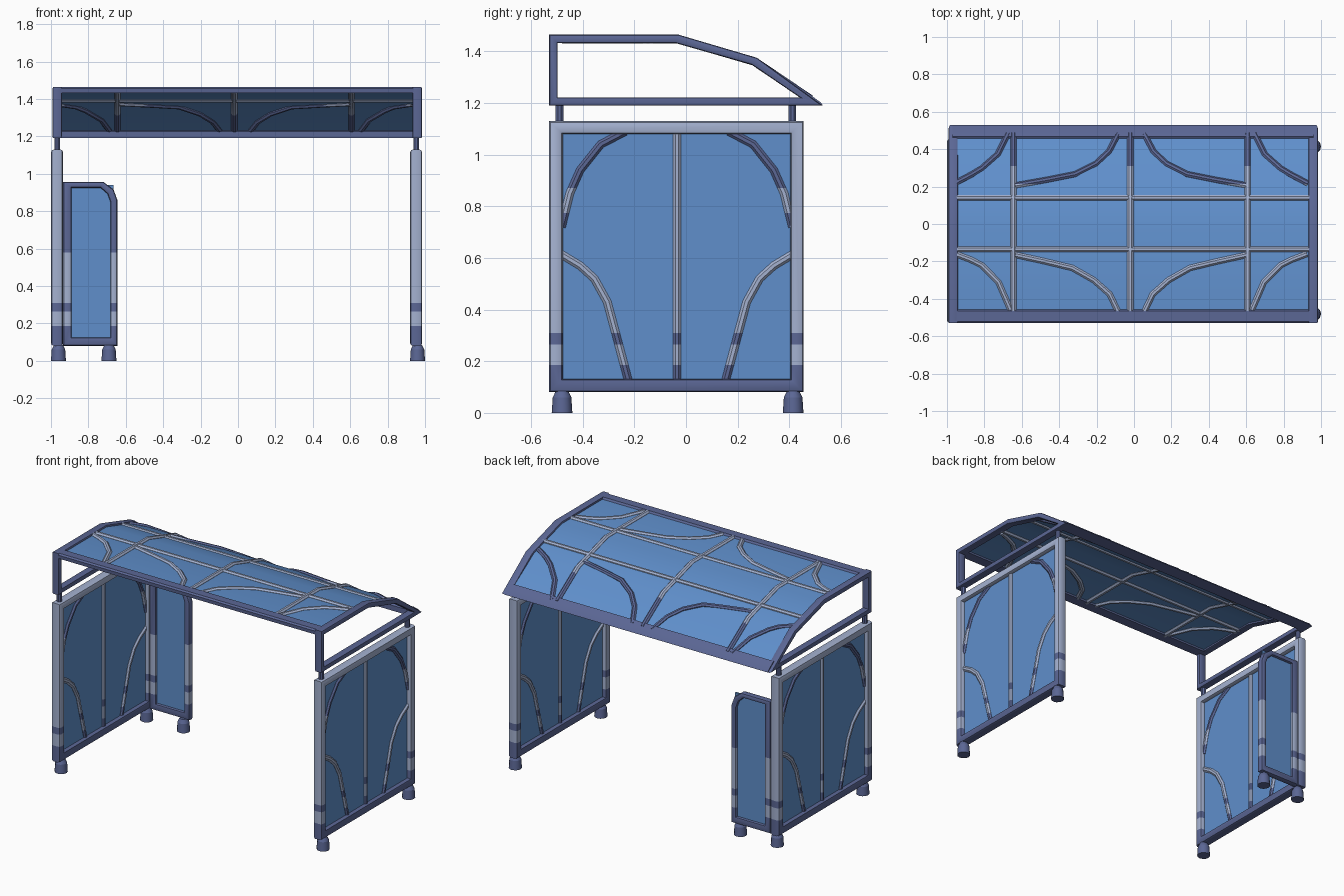
import bpy, bmesh, math
from mathutils import Vector, Matrix

if "Cube" in bpy.data.objects:
    bpy.data.objects.remove(bpy.data.objects["Cube"])


def material(name, col):
    m = bpy.data.materials.new(name)
    m.diffuse_color = (*col, 1)
    m.use_nodes = True
    m.node_tree.nodes["Principled BSDF"].inputs["Base Color"].default_value = m.diffuse_color
    return m


BLUE = material("blue_sheet", (0.115, 0.275, 0.60))
DARK = material("dark_slate_frame", (0.105, 0.135, 0.30))
LIGHT = material("light_steel_frame", (0.37, 0.44, 0.63))


def finish(name, bm, mats, axis=2, cuts=(), rule=None):
    """Cut at band limits, colour faces by rule, make the object."""
    bmesh.ops.recalc_face_normals(bm, faces=bm.faces[:])
    no = Vector([float(i == axis) for i in range(3)])
    for v in cuts:
        bmesh.ops.bisect_plane(bm, geom=bm.verts[:] + bm.edges[:] + bm.faces[:],
                               plane_co=no * v, plane_no=no)
    if rule:
        for f in bm.faces:
            f.material_index = int(rule(f.calc_center_median()))
    me = bpy.data.meshes.new(name)
    bm.to_mesh(me)
    bm.free()
    for m in mats:
        me.materials.append(m)
    ob = bpy.data.objects.new(name, me)
    bpy.context.collection.objects.link(ob)
    bpy.ops.object.select_all(action='DESELECT')
    ob.select_set(True)
    bpy.context.view_layer.objects.active = ob
    bpy.ops.object.shade_smooth_by_angle(angle=math.radians(38))
    return ob


def ring_prism(outer, inner, place, a, b, bev):
    """Closed frame between two matching loops, extruded from a to b."""
    bm = bmesh.new()
    n = len(outer)
    loops = [[bm.verts.new(place(u, v, d)) for u, v in lp]
             for lp, d in ((outer, a), (outer, b), (inner, b), (inner, a))]
    for k in range(4):
        A, B = loops[k], loops[(k + 1) % 4]
        for i in range(n):
            j = (i + 1) % n
            bm.faces.new((A[i], A[j], B[j], B[i]))
    bmesh.ops.recalc_face_normals(bm, faces=bm.faces[:])
    sharp = [e for e in bm.edges if e.calc_face_angle(0) > math.radians(80)
             and any(e.verts[0] in L and e.verts[1] in L for L in loops)]
    bmesh.ops.bevel(bm, geom=sharp, offset=bev, segments=2, profile=0.5, affect='EDGES')
    return bm


def prism(loop, place, a, b):
    bm = bmesh.new()
    A = [bm.verts.new(place(u, v, a)) for u, v in loop]
    B = [bm.verts.new(place(u, v, b)) for u, v in loop]
    bm.faces.new(A)
    bm.faces.new(B[::-1])
    for i in range(len(loop)):
        j = (i + 1) % len(loop)
        bm.faces.new((A[i], A[j], B[j], B[i]))
    return bm


def tube(path, normal, r=0.017, sides=8, bm=None):
    bm = bm or bmesh.new()
    P = [Vector(p) for p in path]
    N = Vector(normal)
    rings = []
    for i, p in enumerate(P):
        t = (P[min(i + 1, len(P) - 1)] - P[max(i - 1, 0)]).normalized()
        s = t.cross(N).normalized()
        u = s.cross(t)
        rings.append([bm.verts.new(p + r * (math.cos(q) * s + math.sin(q) * u))
                      for q in (2 * math.pi * (k + .5) / sides for k in range(sides))])
    for A, B in zip(rings, rings[1:]):
        for i in range(sides):
            j = (i + 1) % sides
            bm.faces.new((A[i], A[j], B[j], B[i]))
    bm.faces.new(rings[0])
    bm.faces.new(rings[-1])
    return bm


def box(lo, hi):
    return prism([(lo[0], lo[1]), (hi[0], lo[1]), (hi[0], hi[1]), (lo[0], hi[1])],
                 lambda u, v, d: (u, v, d), lo[2], hi[2])


def yz(u, v, d): return (d, u, v)
def xz(u, v, d): return (u, d, v)


STRIPES = (0.185, 0.265, 0.31)


def stripe(z): return z < 0.185 or 0.265 < z < 0.31


# ---- side walls
MID = -0.035
UPPER = [(-0.235, 1.09), (-0.33, 1.04), (-0.41, 0.94), (-0.45, 0.85), (-0.482, 0.72)]
LOWER = [(-0.485, 0.615), (-0.41, 0.57), (-0.355, 0.52), (-0.305, 0.43),
         (-0.27, 0.30), (-0.222, 0.12)]
for side, cx in (("left", -0.9675), ("right", 0.9525)):
    frame = ring_prism([(-.53, .08), (.455, .08), (.455, 1.13), (-.53, 1.13)],
                       [(-.477, .132), (.404, .132), (.404, 1.08), (-.477, 1.08)],
                       yz, cx - .0325, cx + .0325, .016)
    finish(side + "_wall_frame", frame, (LIGHT, DARK), 2, STRIPES, lambda c: stripe(c.z))
    finish(side + "_wall_sheet", box((cx - .005, -.50, .10), (cx + .005, .43, 1.11)), (BLUE,))
    bars = tube([(cx, MID, .11), (cx, MID, 1.1)], (1, 0, 0))
    for s in (1, -1):
        tube([(cx, MID + s * (y - MID), z) for y, z in LOWER], (1, 0, 0), bm=bars)
    finish(side + "_wall_bars", bars, (LIGHT, DARK), 2, STRIPES, lambda c: stripe(c.z))
    arches = bmesh.new()
    for s in (1, -1):
        tube([(cx, MID + s * (y - MID), z) for y, z in UPPER], (1, 0, 0), bm=arches)
    finish(side + "_wall_upper_arches", arches, (LIGHT, DARK), 2, (.775, .87),
           lambda c: c.z > .87 or c.z < .775)
    # short stubs carrying the roof
    for end, y in (("front", -.49), ("back", .412)):
        finish(f"{side}_{end}_roof_stub",
               tube([(cx, y, 1.11), (cx, y, 1.205)], (1, 0, 0), r=.016), (DARK,))

# ---- small return wall at the back left
wing = ring_prism([(-.935, .08), (-.645, .08), (-.645, .86), (-.665, .915), (-.72, .957), (-.935, .957)],
                  [(-.89, .125), (-.682, .125), (-.682, .85), (-.698, .893), (-.735, .925), (-.89, .925)],
                  xz, .408, .452, .012)
finish("return_wall_frame", wing, (LIGHT, DARK), 2, STRIPES + (.58,),
       lambda c: stripe(c.z) or c.z > .58)
finish("return_wall_sheet", box((-.91, .425, .10), (-.665, .435, .94)), (BLUE,))

# ---- feet
for i, (x, y) in enumerate([(-.96, -.48), (-.96, .415), (.96, -.48), (.96, .415), (-.69, .415)]):
    bm = bmesh.new()
    bmesh.ops.create_cone(bm, cap_ends=True, segments=12, radius1=.04, radius2=.036, depth=.06,
                          matrix=Matrix.Translation((x, y, .03)))
    bmesh.ops.create_cone(bm, cap_ends=True, segments=12, radius1=.036, radius2=.024, depth=.025,
                          matrix=Matrix.Translation((x, y, .0725)))
    finish(f"foot_{i + 1}", bm, (DARK,))

# ---- roof end frames
for side, x0, x1 in (("left", -.992, -.942), ("right", .932, .984)):
    end = ring_prism([(-.53, 1.19), (.528, 1.19), (.275, 1.375), (-.03, 1.465), (-.53, 1.465)],
                     [(-.497, 1.222), (.44, 1.222), (.255, 1.348), (-.04, 1.432), (-.497, 1.432)],
                     yz, x0, x1, .009)
    finish(side + "_roof_end_frame", end, (DARK,))

# ---- roof sheet
CURVE = [(-.51, 1.447), (-.03, 1.447), (.265, 1.361), (.5, 1.203)]


def roof_z(y):
    for (a, za), (b, zb) in zip(CURVE, CURVE[1:]):
        if y <= b:
            return za + (zb - za) * (y - a) / (b - a)
    return CURVE[-1][1]


T = .005
finish("roof_sheet", prism([(y, z + T) for y, z in CURVE] + [(y, z - T) for y, z in CURVE[::-1]],
                           yz, -.96, .955), (BLUE,))

# ---- roof edge beams
finish("roof_front_beam", prism([(-.528, 1.432), (-.46, 1.432), (-.455, 1.45), (-.465, 1.464), (-.52, 1.464),
                                 (-.53, 1.455)], yz, -.97, .96), (DARK,))
finish("roof_back_beam", prism([(.44, 1.19), (.53, 1.19), (.522, 1.202), (.468, 1.242), (.44, 1.225)],
                               yz, -.97, .96), (DARK,))

# ---- roof purlins and ribs
for name, y in (("front", -.135), ("back", .14)):
    finish(f"roof_{name}_purlin", tube([(-.96, y, roof_z(y)), (.95, y, roof_z(y))], (0, 0, 1)), (LIGHT,))
for i, x in enumerate((-.645, -.02, .607)):
    path = [(x, y, roof_z(y)) for y in (-.48, -.03, .265, .48)]
    finish(f"roof_rib_{i + 1}", tube(path, (1, 0, 0), r=.018), (LIGHT, DARK), 1, (.31,),
           lambda c: c.y > .31)

# ---- roof arches, mirrored left to right
CX = -.015
FRONT = [[(.94, -.16), (.86, -.19), (.80, -.22), (.71, -.31), (.645, -.46)],
         [(.62, -.165), (.46, -.20), (.315, -.235), (.20, -.30), (.115, -.375), (.07, -.47)]]
BACK = [[(.945, .215), (.85, .265), (.80, .295), (.715, .37), (.66, .48)],
        [(.62, .205), (.45, .235), (.30, .265), (.19, .32), (.12, .385), (.07, .48)]]
for name, sets in (("front", FRONT), ("back", BACK)):
    bm = bmesh.new()
    for pts in sets:
        for s in (1, -1):
            tube([(CX + s * x, y, roof_z(y)) for x, y in pts], (0, .3 if name == "back" else 0, 1), bm=bm)
    finish(f"roof_{name}_arches", bm, (LIGHT, DARK), 1, (.215,), lambda c: c.y > .215)
